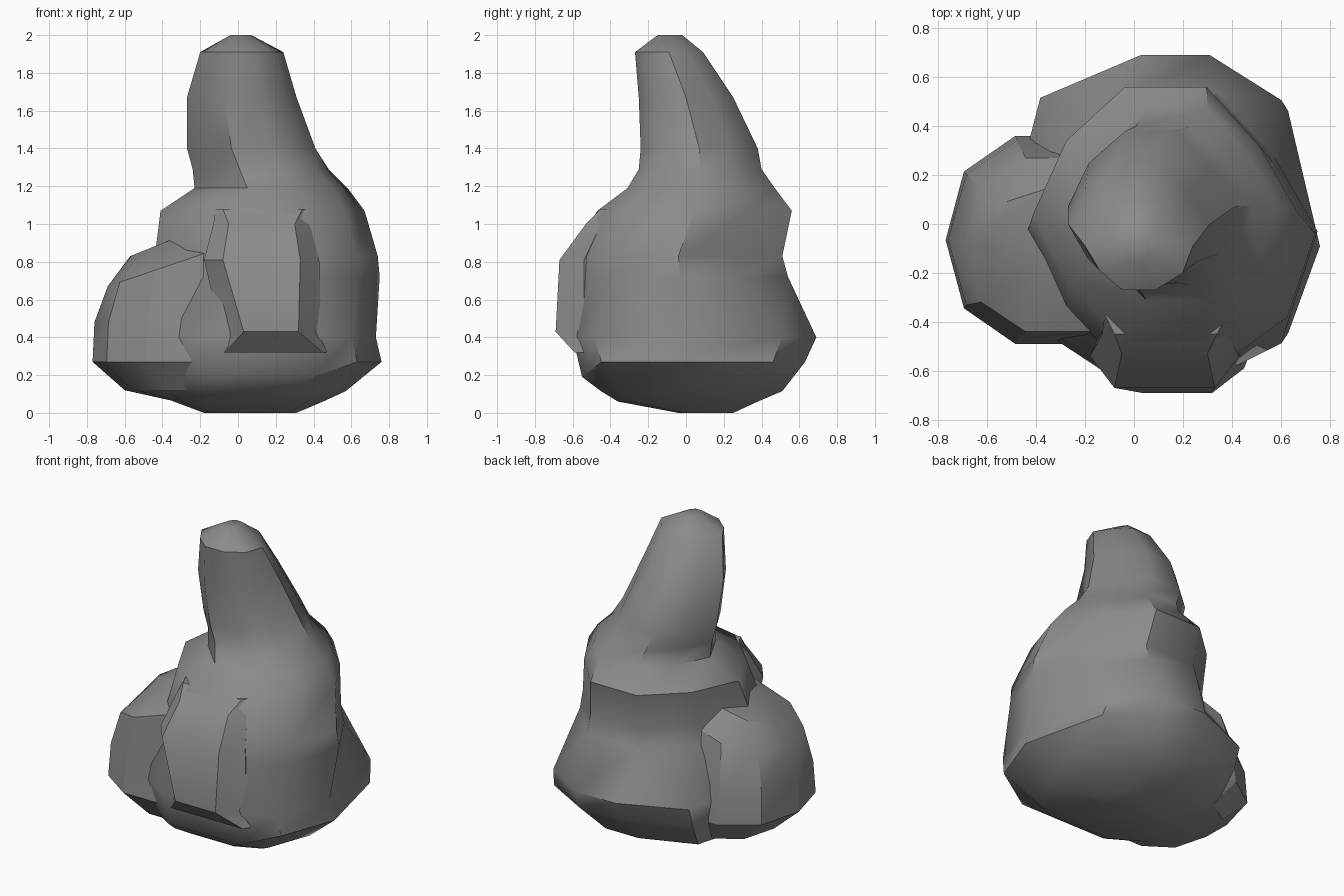
import bpy, math

if "Cube" in bpy.data.objects:
    bpy.data.objects.remove(bpy.data.objects["Cube"])

# Dark stone colour shared by every part
stone = bpy.data.materials.new("dark_stone")
stone.diffuse_color = (0.26, 0.26, 0.26, 1)
stone.use_nodes = True
stone.node_tree.nodes["Principled BSDF"].inputs["Base Color"].default_value = stone.diffuse_color


def mesh_object(name, rings, angle):
    """Skin a stack of equal-sized point rings, cap both ends, shade by angle."""
    n = len(rings[0])
    verts = [p for ring in rings for p in ring]
    faces = [(r * n + i, r * n + (i + 1) % n, (r + 1) * n + (i + 1) % n, (r + 1) * n + i)
             for r in range(len(rings) - 1) for i in range(n)]
    faces += [tuple(reversed(range(n))), tuple(range(len(verts) - n, len(verts)))]
    me = bpy.data.meshes.new(name)
    me.from_pydata(verts, [], faces)
    me.materials.append(stone)
    me.update()
    ob = bpy.data.objects.new(name, me)
    bpy.context.collection.objects.link(ob)
    bpy.ops.object.select_all(action='DESELECT')
    ob.select_set(True)
    bpy.context.view_layer.objects.active = ob
    bpy.ops.object.shade_smooth_by_angle(angle=math.radians(angle))
    return ob


def rounded(sides, square=2.0, chips={}):
    """Faceted circle, squared off a little; chips pull single corners inward."""
    pts = []
    for i in range(sides):
        a = 2 * math.pi * i / sides
        pts.append([math.copysign(abs(f) ** (2 / square), f) * chips.get(i, 1)
                    for f in (math.cos(a), math.sin(a))])
    return pts


def fit(outline, z, x0, x1, y0, y1, dip=0.0, tilt=0.0):
    """Stretch an outline to the given extents; dip lowers its front edge,
    tilt raises it towards the right."""
    xs, ys = [p[0] for p in outline], [p[1] for p in outline]
    w, d = max(xs) - min(xs), max(ys) - min(ys)
    n = len(outline)
    ring = []
    for i, (x, y) in enumerate(outline):
        px = x0 + (x1 - x0) * (x - min(xs)) / w
        py = y0 + (y1 - y0) * (y - min(ys)) / d
        drop = dip if i in (n * 7 // 10, n * 8 // 10) else 0
        ring.append((px, py, z - drop + tilt * (px - x0)))
    return ring


# Main rock: uneven broad base, then a rounder shoulder and leaning spire
foot = [(0.76, -0.08), (0.63, 0.51), (0.33, 0.69), (0.04, 0.69), (-0.38, 0.52),
        (-0.50, 0.08), (-0.42, -0.38), (-0.12, -0.57), (0.40, -0.57), (0.63, -0.46)]
base = [
    (0.00, -0.18, 0.31, -0.04, 0.25),
    (0.06, -0.34, 0.45, -0.36, 0.38),
    (0.115, -0.45, 0.57, -0.45, 0.51),
    (0.27, -0.50, 0.76, -0.55, 0.63, 0.08),
    (0.40, -0.50, 0.73, -0.60, 0.69),
]
spire = [
    (0.72, -0.45, 0.75, -0.60, 0.54),
    (0.83, -0.44, 0.74, -0.59, 0.51),
    (1.07, -0.41, 0.67, -0.47, 0.56),
    (1.19, -0.23, 0.58, -0.31, 0.47),
    (1.29, -0.24, 0.48, -0.25, 0.40),
    (1.40, -0.27, 0.41, -0.24, 0.38),
    (1.67, -0.27, 0.31, -0.25, 0.25),
    (1.91, -0.20, 0.24, -0.27, 0.09),
    (2.00, -0.04, 0.07, -0.15, -0.02),
]
chipped = rounded(10, 2.0, {1: 0.87, 4: 0.93, 6: 0.90})
mesh_object("main_rock", [fit(foot, *r) for r in base]
            + [fit(chipped, *r) for r in spire], 42)

# Side boulder leaning into the left of the main rock, its top tilting outward
boulder = [
    (0.06, -0.33, 0.10, -0.20, 0.15),
    (0.12, -0.60, 0.10, -0.38, 0.28),
    (0.27, -0.77, 0.12, -0.49, 0.36),
    (0.48, -0.76, 0.12, -0.47, 0.34),
    (0.67, -0.69, 0.08, -0.44, 0.27, 0, 0.34),
    (0.83, -0.57, 0.05, -0.14, 0.14, 0, 0.40),
]
mesh_object("side_boulder", [fit(rounded(10, 2.3), *r) for r in boulder], 28)

# Raised slab on the front: (z, left, right, front y, side bevel width)
slab = [
    (0.32, -0.07, 0.45, -0.59, 0.02),
    (0.43, 0.03, 0.32, -0.69, 0.12),
    (0.81, -0.08, 0.33, -0.67, 0.10),
    (1.00, -0.05, 0.30, -0.53, 0.08),
    (1.08, -0.08, 0.34, -0.45, 0.04),
]
rows = []
for z, l, r, y, b in slab:
    side = -0.54 if z < 0.9 else y + 0.08
    rows.append([(l, y, z), (r, y, z), (r + b, side, z),
                 (r, -0.30, z), (l, -0.30, z), (l - b, side, z)])
mesh_object("front_slab", rows, 35)
